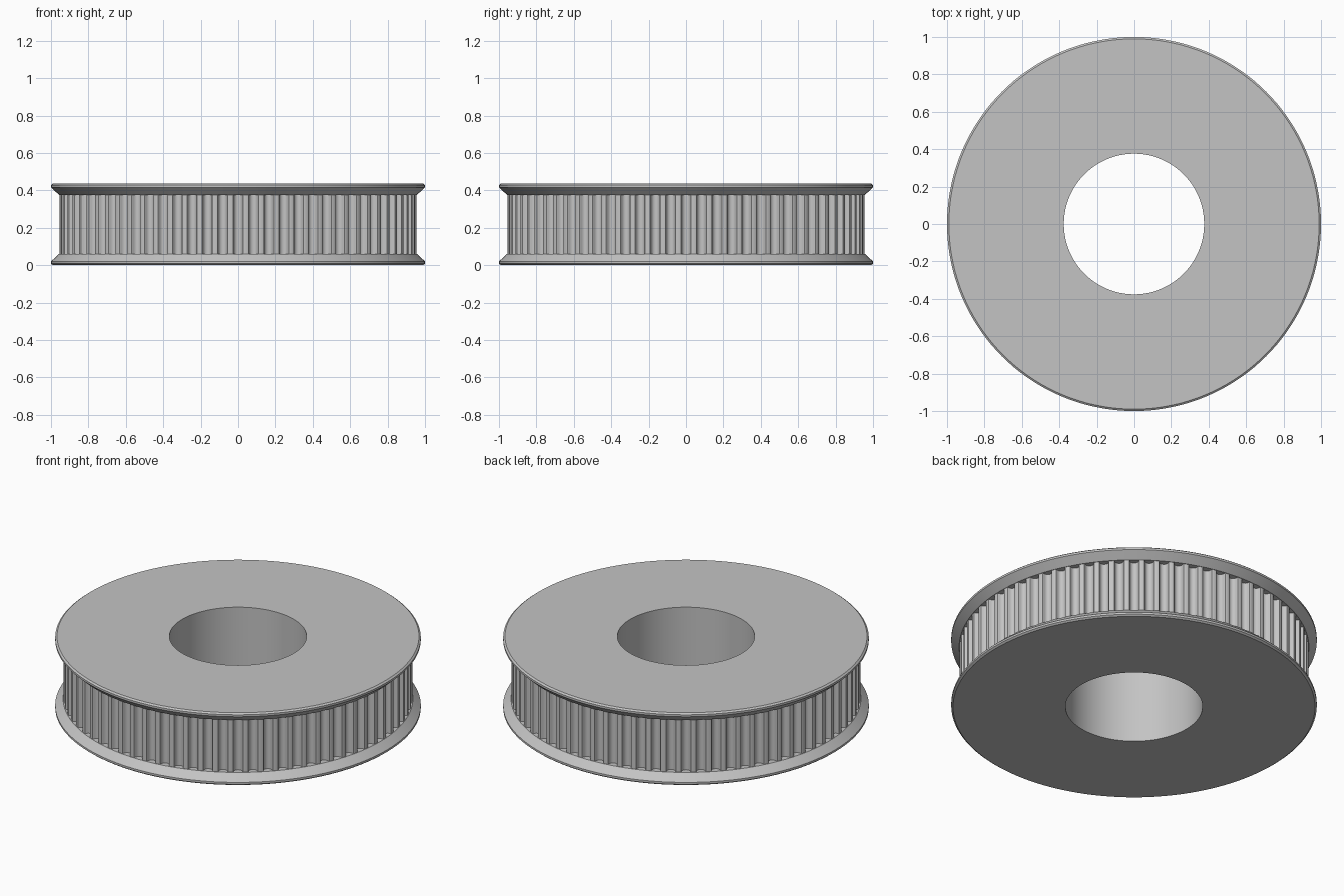
import bpy, bmesh, math

if "Cube" in bpy.data.objects:
    bpy.data.objects.remove(bpy.data.objects["Cube"], do_unlink=True)

HEIGHT = 0.436
FLANGE = 0.06        # flange thickness
TIP_R = 0.954        # radius over the tooth tips
CORE_R = 0.91        # drum hidden behind the teeth
BORE_R = 0.376
TEETH = 72
SEGMENTS = 144

grey = bpy.data.materials.new("plain grey")
grey.use_nodes = True
colour = (0.55, 0.55, 0.55, 1)
grey.diffuse_color = colour
grey.node_tree.nodes["Principled BSDF"].inputs["Base Color"].default_value = colour


def ring_object(name, loops, angle):
    """Join closed loops of equal length into a closed ring-shaped skin."""
    bm = bmesh.new()
    rings = [[bm.verts.new(p) for p in loop] for loop in loops]
    count = len(rings[0])
    for k, ring in enumerate(rings):
        after = rings[(k + 1) % len(rings)]
        for i in range(count):
            j = (i + 1) % count
            bm.faces.new((ring[i], ring[j], after[j], after[i]))
    bmesh.ops.recalc_face_normals(bm, faces=bm.faces[:])
    mesh = bpy.data.meshes.new(name)
    bm.to_mesh(mesh)
    bm.free()
    mesh.materials.append(grey)
    obj = bpy.data.objects.new(name, mesh)
    bpy.context.collection.objects.link(obj)
    bpy.ops.object.select_all(action='DESELECT')
    obj.select_set(True)
    bpy.context.view_layer.objects.active = obj
    bpy.ops.object.shade_smooth_by_angle(angle=math.radians(angle))
    return obj


def polar(r, a, z):
    return (r * math.cos(a), r * math.sin(a), z)


# Drum with bore and two chamfered, cone-backed flanges
lower = [(BORE_R, 0), (0.99, 0), (1.0, 0.008), (1.0, 0.02),
         (0.957, FLANGE), (CORE_R, FLANGE)]
profile = lower + [(r, HEIGHT - z) for r, z in reversed(lower)]
turns = [math.tau * i / SEGMENTS for i in range(SEGMENTS)]
ring_object("flanged_drum", [[polar(r, a, z) for a in turns] for r, z in profile], 30)

# Toothed rim: rounded groove half-profile as (half width, depth)
half = [(0.0315, 0), (0.0273, 0.0016), (0.0252, 0.0055), (0.0231, 0.0145),
        (0.019, 0.0227), (0.0151, 0.0268), (0.0105, 0.0298), (0.0054, 0.0316)]
groove = [(-w, d) for w, d in half] + [(0, 0.0322)] + [(w, d) for w, d in reversed(half)]
outline = []
for t in range(TEETH):
    for w, d in groove:
        r = TIP_R - d
        outline.append((r, math.tau * t / TEETH + math.atan2(w, r)))
inner = [(CORE_R - 0.02, a) for r, a in outline]
low, high = FLANGE - 0.003, HEIGHT - FLANGE + 0.003
ring_object("toothed_rim", [[polar(r, a, z) for r, a in loop] for loop, z in
                            ((inner, low), (outline, low), (outline, high), (inner, high))], 35)
